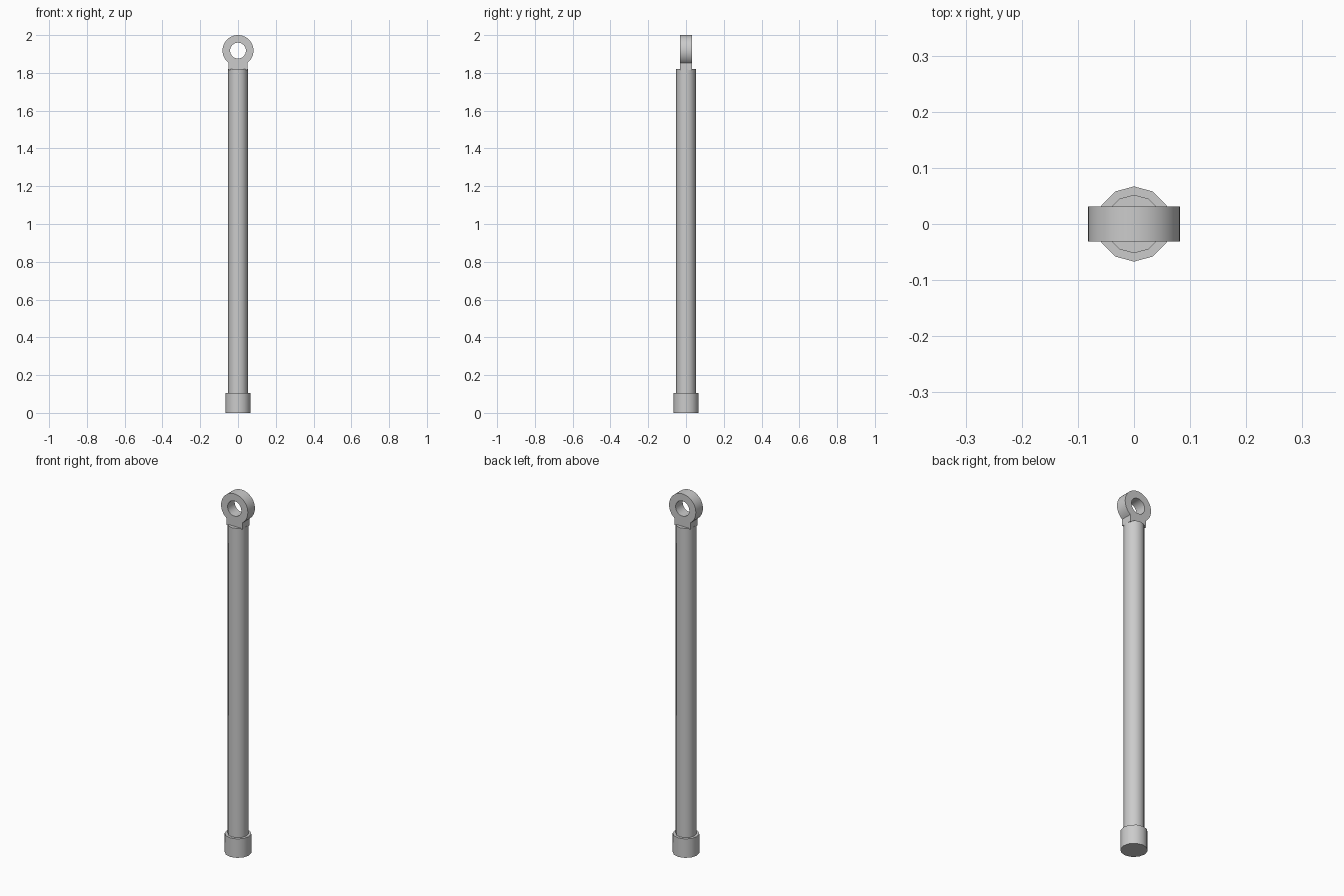
import bpy
import bmesh
from math import sin, cos, pi, radians, asin

cube = bpy.data.objects.get("Cube")
if cube:
    bpy.data.objects.remove(cube, do_unlink=True)

metal = bpy.data.materials.new("grey metal")
metal.use_nodes = True
GREY = (0.6, 0.6, 0.6, 1)
metal.diffuse_color = GREY
metal.node_tree.nodes["Principled BSDF"].inputs["Base Color"].default_value = GREY


def finish(obj):
    """Colour the part and smooth it, keeping hard edges sharp."""
    obj.data.materials.clear()
    obj.data.materials.append(metal)
    bpy.ops.object.select_all(action="DESELECT")
    obj.select_set(True)
    bpy.context.view_layer.objects.active = obj
    bpy.ops.object.shade_smooth_by_angle(angle=radians(35))


def cylinder(name, radius, bottom, top):
    """Twelve-sided upright cylinder with corners on the axes."""
    bpy.ops.mesh.primitive_cylinder_add(
        vertices=12, radius=radius, depth=top - bottom,
        location=(0, 0, (bottom + top) / 2))
    obj = bpy.context.object
    obj.name = name
    finish(obj)


# Rod and the collar around its foot
cylinder("rod", 0.052, 0.05, 1.82)
cylinder("foot_collar", 0.067, 0, 0.105)

# Eyelet: a ring that runs into a flat neck, drawn as one outline with a hole
EYE_Z, OUTER, HOLE, NECK, NECK_Z = 1.918, 0.082, 0.042, 0.049, 1.815
SIDES = 32
start = -pi / 2 + asin(NECK / OUTER)
sweep = 2 * pi - 2 * asin(NECK / OUTER)
outline = [(OUTER * cos(start + sweep * i / SIDES),
            OUTER * sin(start + sweep * i / SIDES)) for i in range(SIDES + 1)]
outline += [(-NECK, NECK_Z - EYE_Z), (NECK, NECK_Z - EYE_Z)]
hole = [(HOLE * cos(2 * pi * i / SIDES), HOLE * sin(2 * pi * i / SIDES))
        for i in range(SIDES)]

bm = bmesh.new()
edges = []
for loop in (outline, hole):
    verts = [bm.verts.new((x, -0.031, z + EYE_Z)) for x, z in loop]
    edges += [bm.edges.new((verts[i - 1], verts[i])) for i in range(len(verts))]
bmesh.ops.triangle_fill(bm, edges=edges, use_beauty=True)
extruded = bmesh.ops.extrude_face_region(bm, geom=bm.faces[:], use_keep_orig=True)
bmesh.ops.translate(bm, vec=(0, 0.062, 0),
                    verts=[g for g in extruded["geom"] if isinstance(g, bmesh.types.BMVert)])
bmesh.ops.recalc_face_normals(bm, faces=bm.faces[:])
mesh = bpy.data.meshes.new("eyelet")
bm.to_mesh(mesh)
bm.free()
eyelet = bpy.data.objects.new("eyelet", mesh)
bpy.context.collection.objects.link(eyelet)
finish(eyelet)
